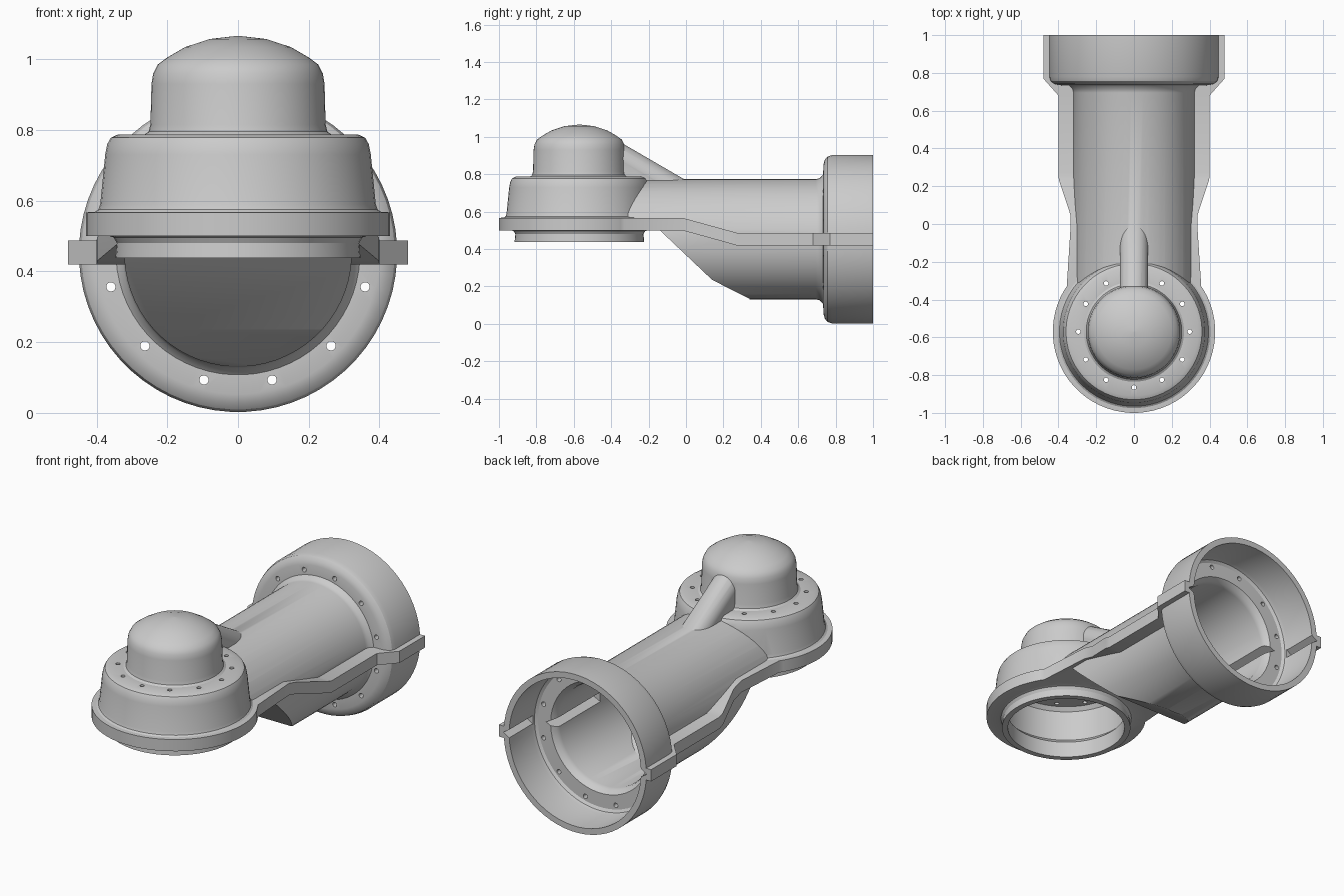
import bpy, bmesh
from math import sin, cos, pi, radians
from mathutils import Vector

if "Cube" in bpy.data.objects:
    bpy.data.objects.remove(bpy.data.objects["Cube"])

CZ = 0.4525          # height of the tube axis
HY = -0.57           # y of the vertical housing axis


def make(name, rings):
    """Closed solid from a stack of equal-length vertex loops."""
    bm = bmesh.new()
    loops = [[bm.verts.new(p) for p in ring] for ring in rings]
    n = len(loops[0])
    for a, b in zip(loops, loops[1:]):
        for i in range(n):
            j = (i + 1) % n
            bm.faces.new((a[i], a[j], b[j], b[i]))
    bm.faces.new(loops[0])
    bm.faces.new(loops[-1])
    bmesh.ops.recalc_face_normals(bm, faces=bm.faces)
    me = bpy.data.meshes.new(name)
    bm.to_mesh(me)
    bm.free()
    ob = bpy.data.objects.new(name, me)
    bpy.context.collection.objects.link(ob)
    return ob


def lathe(name, profile, origin, axis, seg=64):
    """Revolve (radius, distance) points about an axis."""
    axis = Vector(axis).normalized()
    u = Vector((1, 0, 0))
    v = axis.cross(u)
    ang = [2 * pi * (i + 0.5) / seg for i in range(seg)]
    return make(name, [[Vector(origin) + axis * h + (u * cos(t) + v * sin(t)) * r for t in ang]
                       for r, h in profile])


def prism_x(name, pts, w):
    return make(name, [[(x, y, z) for y, z in pts] for x in (-w, w)])


def prism_y(name, pts, y0, y1):
    return make(name, [[(x, y, z) for x, z in pts] for y in (y0, y1)])


def combine(a, b, op):
    m = a.modifiers.new("combine", 'BOOLEAN')
    m.operation, m.solver, m.object = op, 'EXACT', b
    bpy.context.view_layer.objects.active = a
    bpy.ops.object.modifier_apply(modifier=m.name)
    bpy.data.objects.remove(b)


# Outer tube and cup, trimmed by the sloping belly line
housing = lathe("drive_housing", [
    (.322, -.5), (.322, .695), (.327, .715), (.345, .733), (.40, .735), (.425, .742),
    (.443, .757), (.45, .78), (.45, 1)], (0, 0, CZ), (0, 1, 0))
combine(housing, prism_x("belly_trim", [
    (-.6, .515), (-.15, .51), (.14, .235), (.34, .134), (.36, -.1), (1.1, -.1), (1.1, 1.1),
    (-.6, 1.1)], .6), 'INTERSECT')

# Round stepped housing with dome and bottom flange
combine(housing, lathe("dome_tower", [
    (.347, .438), (.343, .48), (.352, .496), (.365, .50), (.43, .50), (.43, .567), (.405, .568),
    (.395, .575), (.39, .59), (.376, .73), (.37, .76), (.36, .778), (.34, .787), (.265, .787),
    (.253, .795), (.248, .815), (.245, .93), (.24, .96), (.227, .985), (.20, 1.005),
    (.15, 1.034), (.08, 1.057), (.002, 1.066)], (0, HY, 0), (0, 0, 1)), 'UNION')

# Split-line flange: (y, half width, underside z)
rows = [(1, .48, .42), (.77, .48, .42), (.68, .40, .42), (.27, .40, .42), (.235, .398, .43),
        (.05, .337, .481), (-.02, .336, .50), (-.33, .356, .50), (-.5, .36, .50)]
combine(housing, make("split_flange", [
    [(-w, y, z), (w, y, z), (w, y, z + .067), (-w, y, z + .067)] for y, w, z in rows]), 'UNION')

# Sloping rib from dome to tube
start, end = Vector((0, -.43, .931)), Vector((0, .03, .664))
combine(housing, lathe("rib_round", [(.075, 0), (.075, (end - start).length)],
                       start, end - start, 32), 'UNION')
combine(housing, prism_x("rib_web", [
    (-.42, .925), (0, .681), (-.02, .65), (-.42, .65)], .0745), 'UNION')

# Hollow of the tube and cup
hollow = lathe("hollow_tube", [
    (.29, -.5), (.29, .725), (.296, .748), (.315, .77), (.395, .77), (.41, .78), (.416, .80),
    (.416, 1.1)], (0, 0, CZ), (0, 1, 0))
combine(hollow, prism_x("hollow_trim", [
    (-.6, .535), (-.125, .535), (.155, .268), (.345, .166), (.36, -.1), (1.2, -.1),
    (1.2, 1.2), (-.6, 1.2)], .6), 'INTERSECT')
combine(housing, hollow, 'DIFFERENCE')

# Hollow of the dome tower, open at the bottom
combine(housing, lathe("hollow_tower", [
    (.315, .40), (.315, .53), (.345, .56), (.343, .735), (.325, .757), (.235, .758),
    (.217, .775), (.213, .93), (.20, .965), (.13, 1.01), (.002, 1.034)],
    (0, HY, 0), (0, 0, 1)), 'DIFFERENCE')

# V-shaped grooves along the split line inside cup and tube
for s in (-1, 1):
    for tip, base, h, y0, y1 in ((.452, .385, .042, .79, 1.05), (.345, .265, .038, .36, .80)):
        combine(housing, prism_y("seam_groove", [
            (s * tip, CZ), (s * base, CZ + h), (s * base, CZ - h)], y0, y1), 'DIFFERENCE')

# Bolt holes: ring in the cup wall, ring in the tower shelf (none under the rib)
for i in range(12):
    a = radians(15 + 30 * i)
    combine(housing, lathe("cup_hole", [(.013, .70), (.013, .79)],
                           (.372 * cos(a), 0, CZ + .372 * sin(a)), (0, 1, 0), 16), 'DIFFERENCE')
    a = radians(30 * i)
    if i != 3:
        combine(housing, lathe("shelf_hole", [(.012, .74), (.012, .81)],
                               (.295 * cos(a), HY + .295 * sin(a), 0), (0, 0, 1), 16), 'DIFFERENCE')

bpy.ops.object.select_all(action='DESELECT')
housing.select_set(True)
bpy.context.view_layer.objects.active = housing
bpy.ops.object.shade_smooth_by_angle(angle=radians(32))
